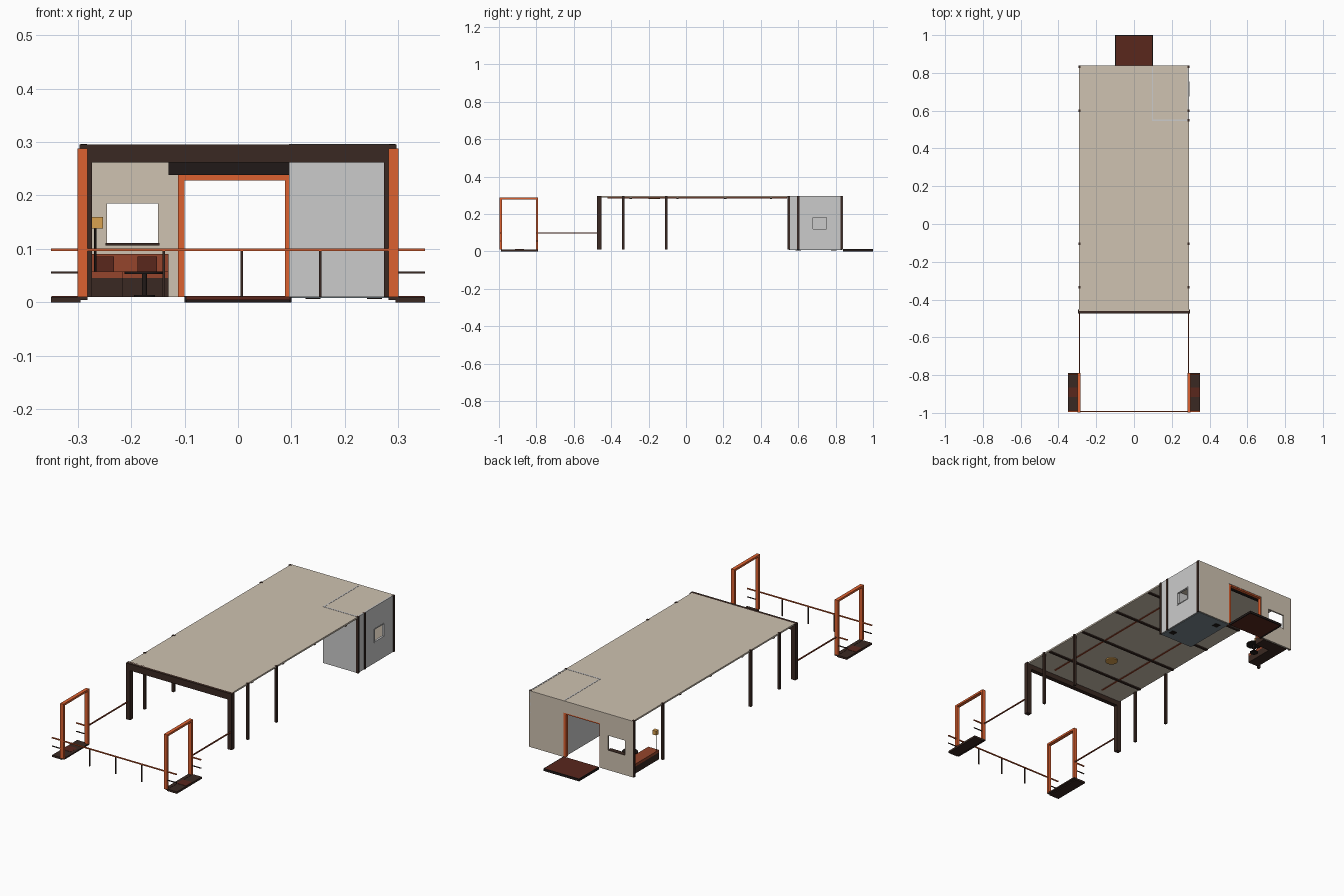
import bpy, bmesh, math
from mathutils import Matrix, Vector

def mat(name, r, g, b):
    m = bpy.data.materials.new(name)
    m.diffuse_color = (r, g, b, 1)
    return m

BEIGE = mat("beige_panel", .62, .54, .44)
GREY = mat("pale_grey", .63, .63, .60)
DARK = mat("dark_brown", .042, .022, .016)
BLACK = mat("near_black", .015, .010, .009)
ORANGE = mat("orange", .72, .12, .03)
RUST = mat("rust", .30, .06, .025)
RED = mat("dark_red", .10, .02, .012)
AMBER = mat("amber", .70, .36, .08)
SLATE = mat("slate", .20, .25, .28)

def finish(name, bm, m):
    me = bpy.data.meshes.new(name)
    bm.to_mesh(me)
    bm.free()
    me.materials.append(m)
    ob = bpy.data.objects.new(name, me)
    bpy.context.collection.objects.link(ob)
    return ob

def boxes(name, m, *spans):
    """Each span is (x0, x1, y0, y1, z0, z1)."""
    bm = bmesh.new()
    for x0, x1, y0, y1, z0, z1 in spans:
        c = Vector(((x0 + x1) / 2, (y0 + y1) / 2, (z0 + z1) / 2))
        s = Matrix.Diagonal((abs(x1 - x0), abs(y1 - y0), abs(z1 - z0), 1))
        bmesh.ops.create_cube(bm, size=1, matrix=Matrix.Translation(c) @ s)
    return finish(name, bm, m)

def cyl(name, m, x, y, z0, z1, r, n=16):
    bm = bmesh.new()
    bmesh.ops.create_cone(bm, cap_ends=True, segments=n, radius1=r, radius2=r,
                          depth=z1 - z0, matrix=Matrix.Translation((x, y, (z0 + z1) / 2)))
    ob = finish(name, bm, m)
    for p in ob.data.polygons:
        p.use_smooth = abs(p.normal.z) < .5
    return ob

# Roof with ceiling ribs, light strips and fan
boxes("roof", BEIGE, (-.29, .29, -.46, .84, .287, .295))
for i, y in enumerate((-.295, -.045, .21, .455)):
    boxes(f"ceiling_rib_{i}", DARK, (-.288, .288, y - .006, y + .006, .281, .288))
for i, x in enumerate((-.15, .15)):
    boxes(f"light_strip_{i}", RUST, (x - .004, x + .004, -.42, .54, .284, .2875))
cyl("ceiling_fan", AMBER, 0, -.17, .281, .288, .03, 24)

# Front portal
boxes("portal_beam", DARK, (-.297, .297, -.475, -.453, .262, .295))
for s in (-1, 1):
    boxes("portal_post", DARK, (s * .273, s * .297, -.475, -.453, .01, .265))
    # Side posts
    for y in (-.335, -.105, .6, .832):
        boxes("side_post", DARK, (s * .283, s * .295, y - .006, y + .006, .01, .296))
boxes("room_corner_post", DARK, (.283, .295, .543, .555, .01, .296))

# Back wall with doorway and window
boxes("back_wall", BEIGE,
      (-.29, -.245, .832, .84, .01, .29), (-.245, -.15, .832, .84, .01, .11),
      (-.245, -.15, .832, .84, .185, .29), (-.15, -.105, .832, .84, .01, .29),
      (-.105, .1, .832, .84, .235, .29), (.1, .29, .832, .84, .01, .29))
boxes("window_sill", DARK, (-.248, -.147, .815, .84, .106, .111))
boxes("door_frame", ORANGE, (-.112, -.1, .822, .838, .01, .238),
      (.088, .1, .822, .838, .01, .238), (-.1, .088, .822, .838, .228, .238))
boxes("door_header", BLACK, (-.13, .095, .79, .832, .238, .287))

# Corner room
boxes("room_front_wall", GREY, (.095, .29, .545, .552, .01, .296))
boxes("room_inner_wall", GREY, (.095, .101, .552, .832, .01, .296))
boxes("room_side_wall", GREY,
      (.284, .291, .55, .675, .01, .296), (.284, .291, .755, .84, .01, .296),
      (.284, .291, .675, .755, .01, .115), (.284, .291, .675, .755, .185, .296))
boxes("side_window_frame", GREY,
      (.282, .293, .675, .679, .115, .185), (.282, .293, .751, .755, .115, .185),
      (.282, .293, .679, .751, .115, .119), (.282, .293, .679, .751, .181, .185))
boxes("room_floor", SLATE, (.1, .285, .55, .834, .008, .013))
for i, (x, y) in enumerate(((.255, .6), (.14, .79))):
    boxes(f"floor_drain_{i}", BLACK, (x - .014, x + .014, y - .014, y + .014, .006, .015))

# Back porch
boxes("porch", RED, (-.096, .096, .84, .996, .004, .012))
boxes("porch_edge", BLACK, (-.1, -.096, .84, 1, 0, .012), (.096, .1, .84, 1, 0, .012),
      (-.1, .1, .996, 1, 0, .012))

# Corner bench, cushions and table
boxes("bench_base", DARK, (-.275, -.13, .765, .83, .01, .045), (-.275, -.215, .61, .765, .01, .045))
boxes("bench_seat", RUST, (-.275, -.13, .765, .83, .045, .058), (-.275, -.215, .61, .765, .045, .058))
boxes("bench_back", RUST, (-.275, -.13, .815, .83, .058, .09))
for i, x in enumerate((-.25, -.17)):
    boxes(f"cushion_{i}", RED, (x - .018, x + .018, .80, .815, .058, .086))
cyl("table_top", BLACK, -.175, .70, .053, .058, .037, 24)
cyl("table_stem", BLACK, -.175, .70, .012, .053, .005)
cyl("table_foot", BLACK, -.175, .70, .01, .014, .02, 24)

# Standing lamp
cyl("lamp_pole", BLACK, -.267, .62, .05, .14, .002, 8)
boxes("lamp_shade", AMBER, (-.274, -.253, .61, .63, .138, .16))

# Side gates, steps and railings
for s in (-1, 1):
    boxes("gate_frame", ORANGE,
          (s * .282, s * .3, -.997, -.985, .01, .288), (s * .282, s * .3, -.802, -.79, .01, .288),
          (s * .282, s * .3, -.985, -.802, .278, .288))
    boxes("gate_sill", DARK, (s * .282, s * .3, -.99, -.79, .004, .011))
    boxes("step", DARK, (s * .295, s * .35, -.99, -.79, 0, .010))
    boxes("step_mat", RED, (s * .297, s * .349, -.915, -.865, .008, .0115))
    for y in (-.991, -.796):
        boxes("step_handrail", ORANGE, (s * .3, s * .35, y - .003, y + .003, .096, .101))
        boxes("step_lower_rail", DARK, (s * .3, s * .35, y - .002, y + .002, .054, .058))
    boxes("side_rail", RUST, (s * .286, s * .292, -.79, -.475, .096, .101))
boxes("front_rail", ORANGE, (-.283, .283, -.995, -.989, .096, .101))
for i, x in enumerate((-.139, .007, .154)):
    boxes(f"rail_post_{i}", DARK, (x - .0025, x + .0025, -.9945, -.9895, .01, .097))
